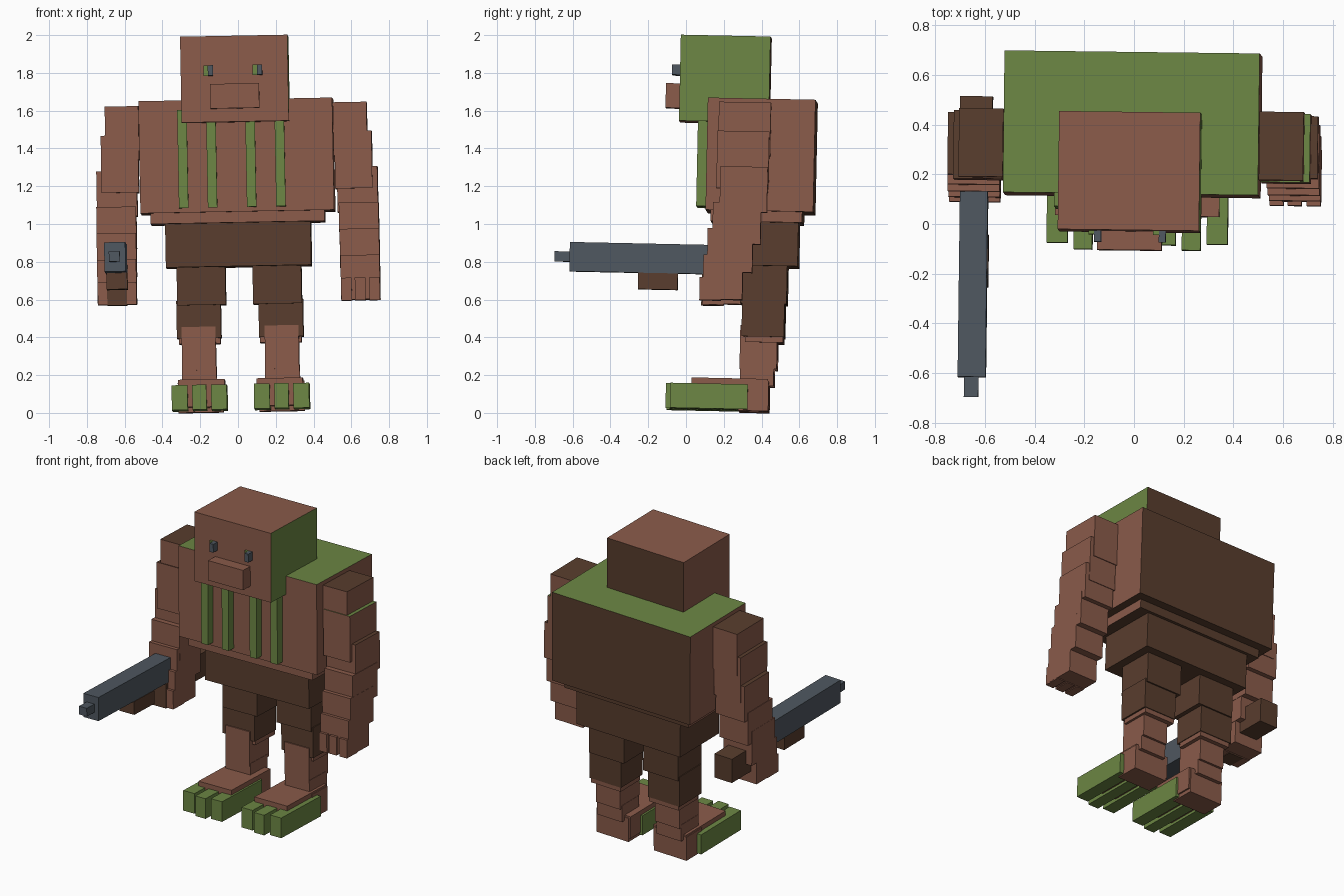
import bpy
import bmesh
from math import radians
from mathutils import Matrix, Vector

cube = bpy.data.objects.get("Cube")
if cube:
    bpy.data.objects.remove(cube, do_unlink=True)


def make_material(name, red, green, blue):
    mat = bpy.data.materials.new(name)
    mat.use_nodes = True
    colour = (red, green, blue, 1)
    mat.diffuse_color = colour
    shader = mat.node_tree.nodes["Principled BSDF"]
    shader.inputs["Base Color"].default_value = colour
    shader.inputs["Roughness"].default_value = 0.9
    return mat


SKIN = make_material("clay brown", .255, .105, .069)
DARK = make_material("dark brown", .1, .047, .027)
MOSS = make_material("moss green", .15, .24, .057)
STEEL = make_material("slate grey", .078, .096, .117)

# Slight lean of the whole figure, turning about the middle of the body
PIVOT = Vector((0, .3, 1))
LEAN = (Matrix.Translation(PIVOT)
        @ Matrix.Rotation(radians(-.7), 4, 'Z')
        @ Matrix.Rotation(radians(-1.1), 4, 'Y')
        @ Matrix.Rotation(radians(-1.2), 4, 'X')
        @ Matrix.Translation(-PIVOT))

DIRECTIONS = {
    "top": Vector((0, 0, 1)), "bottom": Vector((0, 0, -1)),
    "front": Vector((0, -1, 0)), "back": Vector((0, 1, 0)),
    "left": Vector((1, 0, 0)), "right": Vector((-1, 0, 0)),
}


def box(name, xs, ys, zs, mat, **painted):
    """Box between the given limits; painted gives a face its own material."""
    spans = (xs, ys, zs)
    centre = Vector([(min(s) + max(s)) / 2 for s in spans])
    size = Vector([max(s) - min(s) for s in spans])
    bm = bmesh.new()
    bmesh.ops.create_cube(bm, size=1, matrix=Matrix.Diagonal(size).to_4x4())
    bm.normal_update()
    mesh = bpy.data.meshes.new(name)
    mesh.materials.append(mat)
    for slot, (side, paint) in enumerate(painted.items(), start=1):
        mesh.materials.append(paint)
        for face in bm.faces:
            if face.normal.dot(DIRECTIONS[side]) > .9:
                face.material_index = slot
    bm.to_mesh(mesh)
    bm.free()
    obj = bpy.data.objects.new(name, mesh)
    bpy.context.collection.objects.link(obj)
    obj.matrix_world = LEAN @ Matrix.Translation(centre)
    return obj


def pair(name, xs, ys, zs, mat, **painted):
    """The same box on the left (+x) and right (-x) of the body."""
    for side, sign in (("left", 1), ("right", -1)):
        box(side + "_" + name, [sign * x for x in xs], ys, zs, mat, **painted)


# Head
box("head", (-.284, .284), (-.045, .43), (1.535, 1.99), SKIN,
    left=MOSS, back=DARK)
box("snout", (-.13, .13), (-.12, 0), (1.605, 1.735), SKIN)
for side, x in (("right", -.14), ("left", .12)):
    box(side + "_eye", (x, x + .028), (-.09, 0), (1.78, 1.835), STEEL)
    box(side + "_eye_rim", (x - .023, x), (-.06, 0), (1.78, 1.835), MOSS)

# Trunk
box("torso", (-.513, .513), (.108, .678), (1.062, 1.656), SKIN,
    top=MOSS, back=DARK, bottom=DARK)
box("belly", (-.46, .46), (.135, .62), (1.005, 1.07), SKIN,
    back=DARK, bottom=DARK)
box("pelvis", (-.385, .385), (.2, .6), (.775, 1.01), DARK)
for number, x in enumerate((-.283, -.13, .077, .232), start=1):
    box(f"chest_rib_{number}", (x - .025, x + .025), (.055, .12),
        (1.085, 1.605), MOSS)

# Arms: overlapping blocks that step outward and forward going down
pair("shoulder", (.515, .693), (.17, .445), (1.35, 1.632), SKIN, top=DARK)
box("left_upper_arm", (.52, .717), (.165, .44), (1.175, 1.478), SKIN, top=MOSS)
box("right_upper_arm", (-.717, -.52), (.165, .44), (1.175, 1.478), SKIN,
    top=DARK)
pair("elbow", (.53, .744), (.185, .436), (1.05, 1.29), SKIN, top=DARK)
pair("upper_forearm", (.537, .747), (.15, .405), (.88, 1.1), SKIN)
pair("lower_forearm", (.539, .748), (.125, .365), (.73, .96), SKIN)
pair("hand", (.541, .748), (.105, .315), (.585, .82), SKIN)
for number, x in enumerate((.57, .643, .719), start=1):
    pair(f"finger_{number}", (x - .028, x + .028), (.088, .2),
         (.58, .7), SKIN)

# Legs
pair("thigh", (.072, .33), (.3, .545), (.575, .8), DARK)
pair("knee", (.1, .335), (.31, .535), (.4, .6), DARK)
pair("calf", (.105, .325), (.33, .53), (.37, .45), SKIN)
pair("shin", (.13, .31), (.303, .5), (.23, .46), SKIN)
pair("ankle", (.128, .312), (.306, .485), (.14, .25), SKIN)
pair("heel", (.095, .335), (.3, .46), (.006, .165), SKIN)

# Feet with three long toes each
pair("foot", (.085, .33), (.05, .455), (.03, .176), SKIN)
for name, low, high, tip in (("inner", .072, .155, -.065),
                             ("middle", .18, .255, -.085),
                             ("outer", .28, .364, -.06)):
    pair(name + "_toe", (low, high), (tip, .35), (.013, .145), MOSS)

# Weapon held in the right hand
box("barrel", (-.7, -.588), (-.62, .2), (.742, .897), STEEL)
box("muzzle", (-.675, -.617), (-.7, -.62), (.793, .847), STEEL)
box("fore_grip", (-.695, -.585), (-.255, -.045), (.655, .742), DARK)
box("hand_grip", (-.697, -.592), (.082, .2), (.576, .742), DARK)
box("stock", (-.705, -.575), (.28, .51), (.66, .82), DARK)
